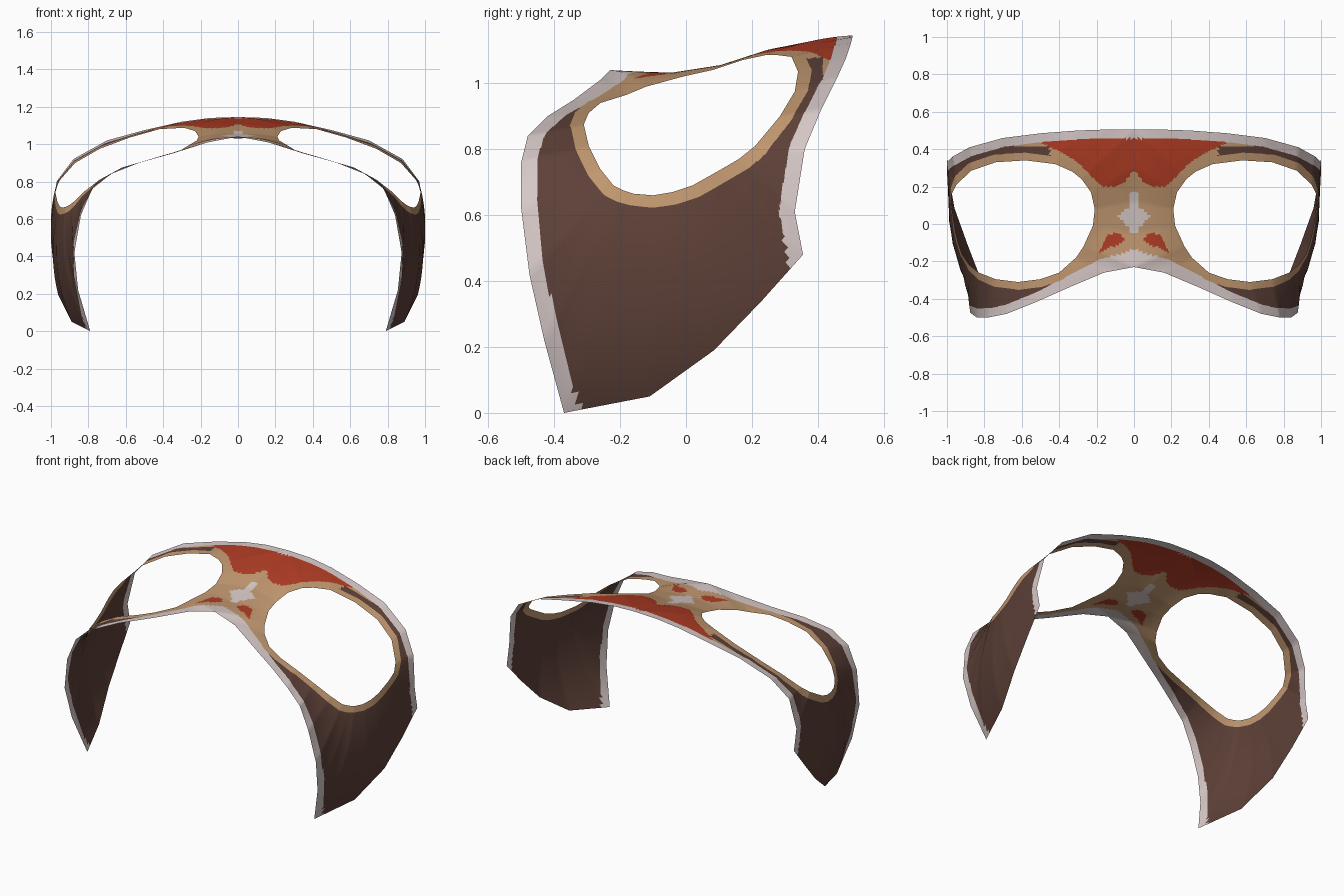
import bpy, bmesh
from mathutils import Vector
from mathutils.geometry import intersect_point_line

if "Cube" in bpy.data.objects:
    bpy.data.objects.remove(bpy.data.objects["Cube"])

# Outline of the right half, counter-clockwise from the nose; last points run down the centre line
OUTER = [(0, -.23, 1.04), (.16, -.26, 1.01), (.35, -.34, .95), (.53, -.42, .90), (.68, -.48, .84),
         (.78, -.50, .76), (.84, -.50, .62), (.875, -.475, .42), (.855, -.43, .22), (.79, -.37, 0),
         (.89, -.11, .05), (.96, .085, .19), (.985, .23, .34), (1, .355, .48), (1, .33, .61),
         (.97, .36, .80), (.88, .41, .92), (.70, .46, 1.02), (.50, .485, 1.075), (.30, .50, 1.12),
         (.15, .505, 1.14), (0, .505, 1.145), (0, .30, 1.11), (0, .12, 1.055), (0, -.05, 1.03)]
# Eye opening, one point facing each outline point
EYE = [(.27, -.12, .99), (.31, -.18, .965), (.40, -.26, .94), (.50, -.295, .91), (.62, -.31, .875),
       (.74, -.295, .81), (.83, -.26, .74), (.88, -.22, .69), (.90, -.19, .675), (.92, -.16, .665),
       (.94, -.10, .66), (.955, -.04, .67), (.965, .02, .69), (.975, .10, .735), (.975, .16, .77),
       (.95, .21, .81), (.87, .285, .90), (.74, .33, .975), (.58, .34, 1.035), (.42, .32, 1.08),
       (.33, .28, 1.085), (.28, .24, 1.085), (.23, .17, 1.07), (.21, .08, 1.04), (.22, -.01, 1.02)]
OUTER = [Vector(p) for p in OUTER]
EYE = [Vector(p) for p in EYE]
N = len(OUTER)

# Painted shapes seen from the top (right half)
FOREHEAD = [(-.01, .457), (.30, .455), (.50, .437), (.38, .38), (.30, .33), (.23, .26),
            (.17, .20), (.10, .20), (.05, .225), (.02, .27), (-.01, .28)]
NOSE_SPOT = [(.19, -.16), (.14, -.06), (.08, -.045), (.05, -.085), (.09, -.115), (.13, -.125)]
STAR = [(-.01, .17), (.01, .17), (.03, .09), (.09, .04), (.04, 0), (.01, -.06), (-.01, -.06)]

PALE, TAN, BROWN, RED = range(4)
COLOURS = [("pale_rim", (.67, .58, .57)), ("tan", (.53, .31, .16)),
           ("dark_brown", (.11, .052, .039)), ("rust_red", (.43, .045, .018))]


def inside(p, poly):
    hit = False
    for (x1, y1), (x2, y2) in zip(poly, poly[1:] + poly[:1]):
        if (y1 > p.y) != (y2 > p.y) and p.x < x1 + (p.y - y1) * (x2 - x1) / (y2 - y1):
            hit = not hit
    return hit


def distance(p, loop, segments):
    best = 9.0
    for i in segments:
        a, b = loop[i], loop[(i + 1) % N]
        f = intersect_point_line(p, a, b)[1]
        best = min(best, (a.lerp(b, max(0, min(1, f))) - p).length)
    return best


RIM_SEGMENTS = list(range(0, 9)) + list(range(13, 21))


def colour(p):
    rim = .048 + (.04 * max(0, 1 - p.x / .5) if p.y < 0 else 0)
    if distance(p, OUTER, RIM_SEGMENTS) < rim or inside(p, STAR):
        return PALE
    if inside(p, FOREHEAD) or inside(p, NOSE_SPOT):
        return RED
    if p.x < .45 or distance(p, EYE, range(N)) < .042 or (p.y > .415 and p.x < .65):
        return TAN
    return BROWN


# Mask sheet: spokes from eye opening to outline, bowed outward like a cylinder
STEPS, MID = 10, 28
bm = bmesh.new()
spokes = []
for i in range(N):
    for k in range(STEPS):
        f = k / STEPS
        e = EYE[i].lerp(EYE[(i + 1) % N], f)
        o = OUTER[i].lerp(OUTER[(i + 1) % N], f)
        length = (o - e).length
        a, b = .042 / length, 1 - .048 / length
        ts = [0, a / 2] + [a + (b - a) * j / MID for j in range(MID + 1)] + [(1 + b) / 2, 1]
        sag = ((o.x - e.x) ** 2 + (o.z - e.z) ** 2) / 7.2
        flat, verts = [], []
        for t in ts:
            p = e.lerp(o, t)
            out = Vector((p.x, 0, p.z - .3)).normalized()
            q = p + out * sag * 4 * t * (1 - t)
            flat.append(p)
            verts.append(bm.verts.new(q))
        spokes.append((flat, verts))

for (f1, v1), (f2, v2) in zip(spokes, spokes[1:] + spokes[:1]):
    for j in range(len(v1) - 1):
        face = bm.faces.new((v1[j], v1[j + 1], v2[j + 1], v2[j]))
        face.smooth = True
        face.material_index = colour((f1[j] + f1[j + 1] + f2[j] + f2[j + 1]) / 4)

mesh = bpy.data.meshes.new("face_mask")
bm.to_mesh(mesh)
bm.free()
for name, rgb in COLOURS:
    mat = bpy.data.materials.new(name)
    mat.diffuse_color = (*rgb, 1)
    mat.use_nodes = True
    mat.node_tree.nodes["Principled BSDF"].inputs["Base Color"].default_value = mat.diffuse_color
    mesh.materials.append(mat)
mask = bpy.data.objects.new("face_mask", mesh)
bpy.context.collection.objects.link(mask)

# Left half
mirror = mask.modifiers.new("mirror", "MIRROR")
mirror.use_axis[0] = True
mirror.use_mirror_merge = True
mirror.merge_threshold = .0005
